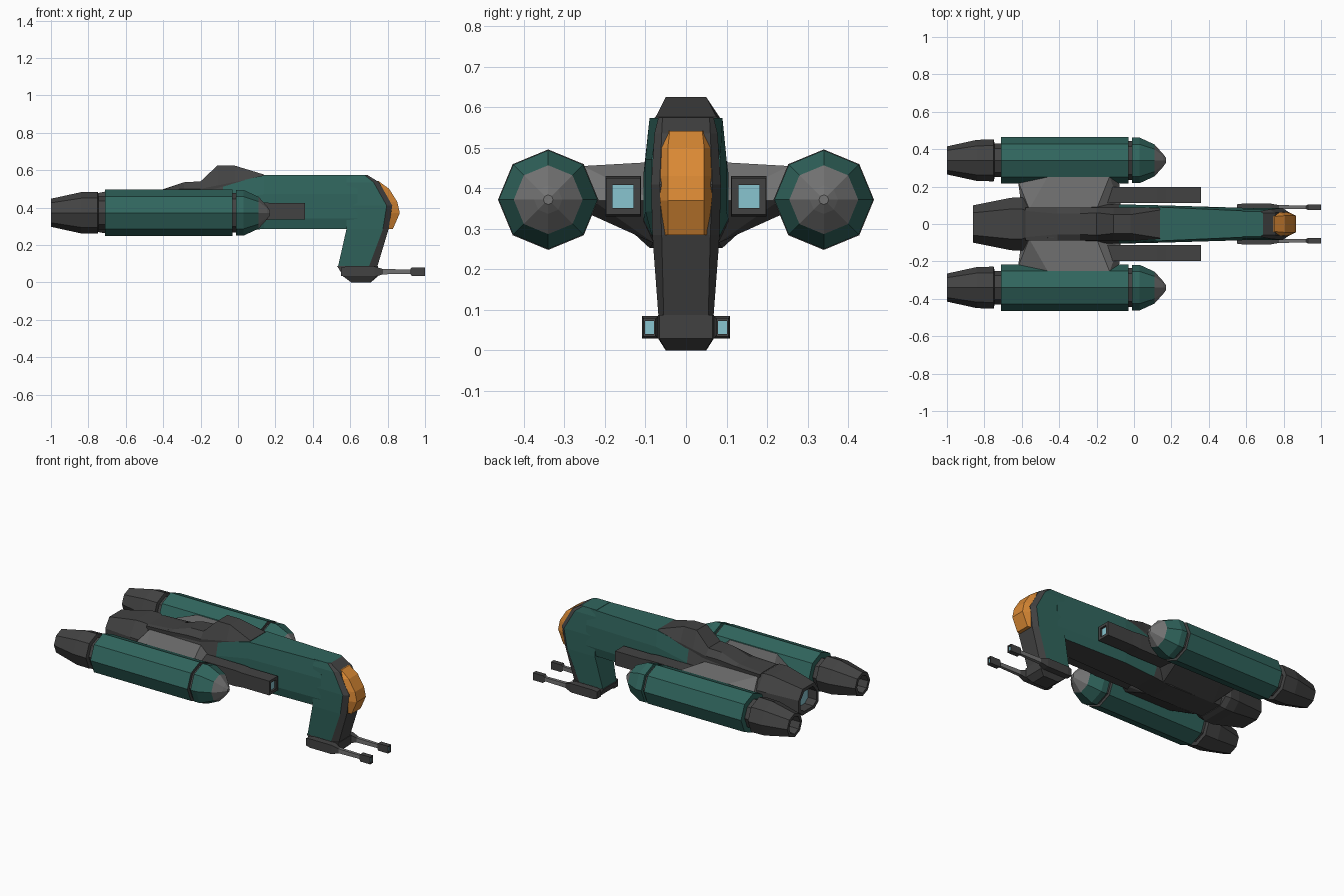
import bpy, bmesh, math


def material(name, rgb):
    m = bpy.data.materials.new(name)
    m.diffuse_color = (*rgb, 1)
    return m


GREEN, DARK, GREY, ORANGE, BLUE = range(5)
MATS = [material("green", (0.03, 0.13, 0.11)), material("dark_grey", (0.055, 0.055, 0.055)),
        material("mid_grey", (0.17, 0.17, 0.17)), material("orange", (0.7, 0.25, 0.035)),
        material("pale_blue", (0.25, 0.56, 0.63))]


def finish(name, bm, paint=None):
    bmesh.ops.recalc_face_normals(bm, faces=bm.faces)
    bm.normal_update()
    if paint:
        for f in bm.faces:
            f.material_index = paint(f)
    me = bpy.data.meshes.new(name)
    bm.to_mesh(me)
    bm.free()
    for m in MATS:
        me.materials.append(m)
    ob = bpy.data.objects.new(name, me)
    bpy.context.collection.objects.link(ob)
    return ob


def loft(name, rings, mats, cap_mats=None, side=1, paint=None):
    """Skin equal-sized rings; mats gives one material per segment."""
    bm = bmesh.new()
    vs = [[bm.verts.new((x, y * side, z)) for x, y, z in r] for r in rings]
    n = len(rings[0])
    if isinstance(mats, int):
        mats = [mats] * (len(rings) - 1)
    for k in range(len(rings) - 1):
        for i in range(n):
            j = (i + 1) % n
            f = bm.faces.new((vs[k][i], vs[k][j], vs[k + 1][j], vs[k + 1][i]))
            f.material_index = mats[k]
    for ring, m in zip((vs[0], vs[-1]), cap_mats or (mats[0], mats[-1])):
        bm.faces.new(ring).material_index = m
    return finish(name, bm, paint)


def octagon(x, r, y=0.34, z=0.372):
    return [(x, y + r * math.sin(i * math.pi / 4), z + r * math.cos(i * math.pi / 4)) for i in range(8)]


def rect(x, y, z, hw, hh):
    return [(x, y - hw, z - hh), (x, y + hw, z - hh), (x, y + hw, z + hh), (x, y - hw, z + hh)]


def section(x, wt, zt, w, zb, wb):
    """Eight-sided fuselage section."""
    zu, zl = zt - 0.35 * (zt - zb), zb + 0.2 * (zt - zb)
    h = [(wt, zt), (w, zu), (w, zl), (wb, zb)]
    return [(x, y, z) for y, z in h] + [(x, -y, z) for y, z in reversed(h)]


def level(z, xb, xf, w, wf, bevel):
    """Horizontal section with a chamfered front."""
    return [(xb, w, z), (xf - bevel, w, z), (xf, wf, z), (xf, -wf, z), (xf - bevel, -w, z), (xb, -w, z)]


# Fuselage: dark rear, green front, dark belly
loft("fuselage", [section(-0.60, 0.07, 0.485, 0.10, 0.27, 0.08),
                  section(-0.20, 0.08, 0.50, 0.105, 0.26, 0.08),
                  section(-0.08, 0.085, 0.52, 0.105, 0.275, 0.08),
                  section(0.14, 0.09, 0.573, 0.10, 0.285, 0.085),
                  section(0.64, 0.068, 0.573, 0.085, 0.285, 0.07)], GREEN,
     paint=lambda f: DARK if f.normal.z < -0.7 or f.calc_center_median().x < -0.1 else GREEN)

# Drooping head with a dark front plate
loft("head", [level(0.085, 0.535, 0.745, 0.068, 0.055, 0.045),
              level(0.285, 0.58, 0.805, 0.083, 0.06, 0.03),
              level(0.41, 0.58, 0.825, 0.086, 0.065, 0.03),
              level(0.535, 0.58, 0.755, 0.078, 0.06, 0.03),
              level(0.575, 0.58, 0.69, 0.068, 0.058, 0.015)], GREEN,
     paint=lambda f: DARK if f.normal.x > 0.35 else GREEN)

# Orange canopy
loft("canopy", [level(0.285, 0.72, 0.828, 0.053, 0.045, 0.03),
                level(0.37, 0.74, 0.865, 0.064, 0.045, 0.04),
                level(0.43, 0.74, 0.852, 0.064, 0.045, 0.04),
                level(0.50, 0.70, 0.808, 0.063, 0.045, 0.04),
                level(0.541, 0.69, 0.752, 0.05, 0.04, 0.02)], ORANGE)

# Chin block
loft("chin", [level(0.0, 0.605, 0.71, 0.05, 0.048, 0.01),
              level(0.03, 0.565, 0.745, 0.069, 0.066, 0.01),
              level(0.087, 0.53, 0.748, 0.069, 0.066, 0.01)], DARK)

# Dorsal hump
hump = [(-0.58, 0.07, 0.488), (-0.41, 0.055, 0.495), (-0.29, 0.055, 0.535), (-0.20, 0.06, 0.54),
        (-0.11, 0.05, 0.625), (-0.02, 0.05, 0.625), (0.14, 0.075, 0.576)]
loft("dorsal_hump", [[(x, w, z), (x, 0.088, min(z - 0.005, 0.50 + max(0, x + 0.2) * 0.2)),
                      (x, 0.08, 0.42), (x, -0.08, 0.42),
                      (x, -0.088, min(z - 0.005, 0.50 + max(0, x + 0.2) * 0.2)), (x, -w, z)]
                     for x, w, z in hump], DARK)

# Central rear thruster, hollow with a glowing core
loft("central_thruster", [section(-0.57, 0.07, 0.48, 0.13, 0.265, 0.08),
                          section(-0.60, 0.08, 0.495, 0.143, 0.253, 0.09),
                          section(-0.66, 0.08, 0.495, 0.14, 0.253, 0.09),
                          section(-0.86, 0.06, 0.455, 0.10, 0.29, 0.06),
                          section(-0.86, 0.045, 0.435, 0.08, 0.31, 0.045),
                          section(-0.80, 0.045, 0.435, 0.08, 0.31, 0.045)], DARK, (DARK, BLUE))

wing_half = [(-0.46, 0.255, 0.455), (-0.13, 0.255, 0.455), (-0.56, 0.08, 0.465), (-0.20, 0.08, 0.465),
             (-0.62, 0.23, 0.37), (-0.08, 0.23, 0.37), (-0.60, 0.08, 0.37), (-0.07, 0.08, 0.37),
             (-0.46, 0.235, 0.335), (-0.13, 0.235, 0.335), (-0.52, 0.08, 0.265), (-0.15, 0.08, 0.265)]

for s, tag in ((1, "left"), (-1, "right")):
    # Engine pod from exhaust interior to nose
    prof = [(-0.93, 0.052), (-1.0, 0.055), (-1.0, 0.075), (-0.84, 0.11), (-0.75, 0.112), (-0.745, 0.09),
            (-0.712, 0.09), (-0.71, 0.124), (-0.03, 0.124), (-0.029, 0.105), (-0.011, 0.105),
            (-0.01, 0.122), (0.03, 0.122), (0.11, 0.085), (0.155, 0.035), (0.172, 0.012)]
    loft("engine_" + tag, [octagon(x, r) for x, r in prof],
         [DARK] * 6 + [GREEN] * 2 + [DARK] * 2 + [GREEN] * 3 + [GREY] * 2, (DARK, GREY), s)

    # Wing strut
    bm = bmesh.new()
    for x, y, z in wing_half:
        bm.verts.new((x, y * s, z))
    bmesh.ops.convex_hull(bm, input=bm.verts)
    bmesh.ops.dissolve_limit(bm, angle_limit=0.02, verts=bm.verts, edges=bm.edges)
    finish("wing_" + tag, bm, lambda f: DARK if f.normal.z < -0.5 else GREY)

    # Side cannon with recessed pale muzzle
    loft("side_cannon_" + tag,
         [rect(x, 0.155, 0.38, w, h) for x, w, h in
          ((-0.15, 0.044, 0.05), (0.12, 0.044, 0.05), (0.16, 0.036, 0.04), (0.2, 0.043, 0.045),
           (0.358, 0.043, 0.045), (0.358, 0.026, 0.027), (0.34, 0.026, 0.027))][:2] +
         [rect(x, 0.155, 0.38, w, w + 0.002) for x, w in
          ((0.17, 0.043), (0.358, 0.043), (0.358, 0.026), (0.345, 0.026))],
         DARK, (DARK, BLUE), s)

    # Chin gun: housing, barrel and muzzle
    loft("chin_gun_" + tag,
         [rect(x, y, 0.057, w, h) for x, y, w, h in
          ((0.55, 0.085, 0.02, 0.022), (0.58, 0.088, 0.021, 0.028), (0.73, 0.089, 0.02, 0.028),
           (0.775, 0.09, 0.011, 0.014), (0.92, 0.09, 0.009, 0.012), (0.93, 0.09, 0.015, 0.023),
           (1.0, 0.09, 0.015, 0.023), (1.0, 0.09, 0.011, 0.016), (0.992, 0.09, 0.011, 0.016))],
         [DARK, DARK, DARK, GREY, DARK, DARK, DARK, DARK], (DARK, BLUE), s)
